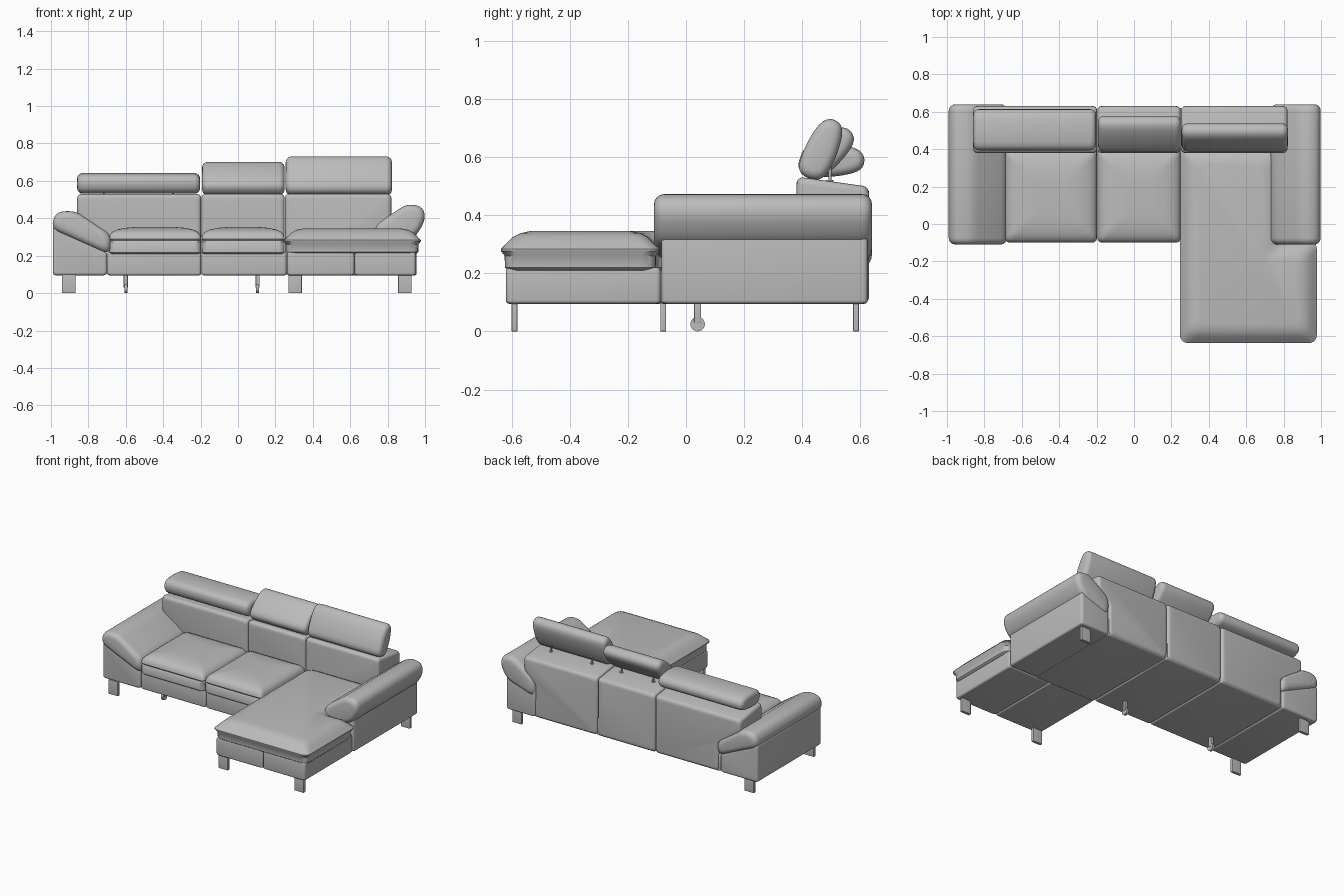
import bpy, bmesh, math
from mathutils import Vector, Matrix

cube = bpy.data.objects.get("Cube")
if cube:
    bpy.data.objects.remove(cube, do_unlink=True)

grey = bpy.data.materials.new("sofa_grey")
grey.use_nodes = True
grey.diffuse_color = (0.5, 0.5, 0.5, 1)
grey.node_tree.nodes["Principled BSDF"].inputs["Base Color"].default_value = (0.5, 0.5, 0.5, 1)


def ring(outline, inset, radius, steps=5):
    """Inset a counter-clockwise outline and round its corners."""
    pts = [Vector(p) for p in outline]
    n = len(pts)
    corners = []
    for i, p in enumerate(pts):
        d1 = (p - pts[i - 1]).normalized()
        d2 = (pts[(i + 1) % n] - p).normalized()
        n1, n2 = Vector((-d1.y, d1.x)), Vector((-d2.y, d2.x))
        corners.append(p + (n1 + n2) * inset / (1 + n1.dot(n2)))
    result = []
    for i, p in enumerate(corners):
        to_prev, to_next = corners[i - 1] - p, corners[(i + 1) % n] - p
        a = p + to_prev.normalized() * min(radius, to_prev.length * 0.48)
        b = p + to_next.normalized() * min(radius, to_next.length * 0.48)
        for k in range(steps + 1):
            t = k / steps
            result.append(a * (1 - t) ** 2 + p * 2 * t * (1 - t) + b * t * t)
    return result


def finish(name, bm):
    bmesh.ops.recalc_face_normals(bm, faces=bm.faces)
    mesh = bpy.data.meshes.new(name)
    bm.to_mesh(mesh)
    bm.free()
    mesh.materials.append(grey)
    mesh.shade_smooth()
    mesh.set_sharp_from_angle(angle=math.radians(40))
    obj = bpy.data.objects.new(name, mesh)
    bpy.context.collection.objects.link(obj)
    return obj


def loft(name, outline, levels, axis, radius):
    """Join inset copies of an outline placed along an axis; levels are (inset, position)."""
    place = {"x": lambda p, t: (t, p.x, p.y),
             "y": lambda p, t: (p.x, t, p.y),
             "z": lambda p, t: (p.x, p.y, t)}[axis]
    bm = bmesh.new()
    rings = [[bm.verts.new(place(p, t)) for p in ring(outline, inset, radius)]
             for inset, t in levels]
    for low, high in zip(rings, rings[1:]):
        for i in range(len(low)):
            bm.faces.new((low[i - 1], low[i], high[i], high[i - 1]))
    bm.faces.new(rings[0])
    bm.faces.new(rings[-1])
    return finish(name, bm)


def soft_ends(a, b, r):
    """Levels for a bar whose two ends are rounded by r."""
    curve = [(r * (1 - math.sin(k * math.pi / 8)), r * (1 - math.cos(k * math.pi / 8)))
             for k in range(5)]
    return [(i, a + t) for i, t in curve] + [(i, b - t) for i, t in reversed(curve)]


def rect(x0, x1, y0, y1):
    return [(x0, y0), (x1, y0), (x1, y1), (x0, y1)]


def block(name, x0, x1, y0, y1, z0, z1, r=0.012):
    return loft(name, rect(x0, x1, y0, y1), soft_ends(z0, z1, r), "z", r * 1.5)


def cylinder(name, centre, radius, depth, axis="Z"):
    bm = bmesh.new()
    turn = Matrix.Rotation(math.pi / 2, 4, "Y") if axis == "X" else Matrix()
    bmesh.ops.create_cone(bm, cap_ends=True, segments=20, radius1=radius, radius2=radius,
                          depth=depth, matrix=Matrix.Translation(centre) @ turn)
    return finish(name, bm)


# Base frame
block("base_left_seat", -0.70, -0.197, -0.08, 0.62, 0.095, 0.22)
block("base_middle_seat", -0.195, 0.26, -0.08, 0.62, 0.095, 0.22)
block("base_chaise_rear", 0.262, 0.74, -0.09, 0.62, 0.095, 0.22)
block("base_chaise_front_inner", 0.262, 0.622, -0.62, -0.08, 0.095, 0.22)
block("base_chaise_front_outer", 0.624, 0.95, -0.62, -0.087, 0.095, 0.22)

# Arm bases and tilted arm cushions
loft("low_arm_base", [(-0.99, 0.095), (-0.70, 0.095), (-0.70, 0.22), (-0.99, 0.36)],
     soft_ends(-0.085, 0.625, 0.015), "y", 0.02)
block("chaise_arm_base", 0.73, 0.955, -0.085, 0.625, 0.095, 0.33)
loft("low_arm_cushion",
     [(-1.0, 0.345), (-0.685, 0.205), (-0.675, 0.31), (-0.87, 0.44), (-0.975, 0.435)],
     soft_ends(-0.11, 0.64, 0.035), "y", 0.045)
loft("chaise_arm_cushion",
     [(0.73, 0.23), (0.955, 0.305), (1.005, 0.40), (0.985, 0.465), (0.90, 0.477), (0.73, 0.36)],
     soft_ends(-0.11, 0.64, 0.035), "y", 0.045)

# Seat cushions
seat_levels = [(0.01, 0.21), (0.002, 0.217), (0, 0.272), (0.006, 0.28), (0, 0.288),
               (0.004, 0.31), (0.018, 0.327), (0.045, 0.34), (0.09, 0.349), (0.15, 0.354)]
for name, x0, x1 in (("left_seat", -0.69, -0.197), ("middle_seat", -0.195, 0.25)):
    loft(name, rect(x0, x1, -0.10, 0.40), seat_levels, "z", 0.03)
loft("chaise_cushion",
     [(0.245, -0.637), (0.978, -0.637), (0.978, -0.09), (0.80, -0.09), (0.80, 0.42), (0.245, 0.42)],
     [(0.025, 0.21), (0.014, 0.22), (0.013, 0.26), (0, 0.277), (0, 0.284),
      (0.02, 0.303), (0.042, 0.325), (0.068, 0.338), (0.10, 0.345)], "z", 0.05)

# Backrests, the outer two widening above the arms
backs = {
    "left_backrest": [(-0.69, 0.097), (-0.197, 0.097), (-0.197, 0.53), (-0.86, 0.53),
                      (-0.86, 0.41), (-0.69, 0.29)],
    "middle_backrest": rect(-0.195, 0.249, 0.097, 0.53),
    "chaise_backrest": [(0.251, 0.097), (0.73, 0.097), (0.73, 0.32), (0.82, 0.40),
                        (0.82, 0.53), (0.251, 0.53)],
}
for name, outline in backs.items():
    obj = loft(name, outline, soft_ends(0.38, 0.63, 0.022), "y", 0.025)
    for v in obj.data.vertices:
        if v.co.z > 0.45:
            v.co.z -= 0.14 * max(0, v.co.y - 0.40)

# Headrests, one section tilted by three different angles, each on two posts
section = [(0, -0.045), (0.10, -0.058), (0.205, -0.045), (0.222, 0.005),
           (0.19, 0.042), (0.09, 0.058), (-0.005, 0.05)]
for side, x0, x1, y, z, tilt in (("left", -0.86, -0.203, 0.507, 0.588, 4),
                                 ("middle", -0.192, 0.249, 0.487, 0.617, 45),
                                 ("chaise", 0.255, 0.823, 0.468, 0.63, 68)):
    c, s = math.cos(math.radians(tilt)), math.sin(math.radians(tilt))
    outline = [(y + (u - 0.11) * c - v * s, z + (u - 0.11) * s + v * c) for u, v in section]
    loft(side + "_headrest", outline, soft_ends(x0, x1, 0.03), "x", 0.05)
    for k in (0.22, 0.78):
        px = x0 + (x1 - x0) * k
        cylinder(side + "_headrest_post", (px, 0.495, 0.545), 0.005, 0.11)
        cylinder(side + "_post_collar", (px, 0.495, 0.517), 0.012, 0.008)

# Plate legs
for name, x, y in (("low_arm_front_leg", -0.905, -0.078), ("low_arm_back_leg", -0.905, 0.585),
                   ("chaise_inner_leg", 0.305, -0.59), ("chaise_outer_leg", 0.892, -0.59),
                   ("chaise_back_leg", 0.892, 0.585)):
    block(name, x - 0.036, x + 0.036, y - 0.01, y + 0.01, 0, 0.10, 0.002)

# Castors
for x in (-0.6, 0.105):
    cylinder("castor_wheel", (x, 0.04, 0.025), 0.025, 0.016, "X")
    block("castor_stem", x - 0.011, x + 0.011, 0.028, 0.052, 0.03, 0.10, 0.002)
